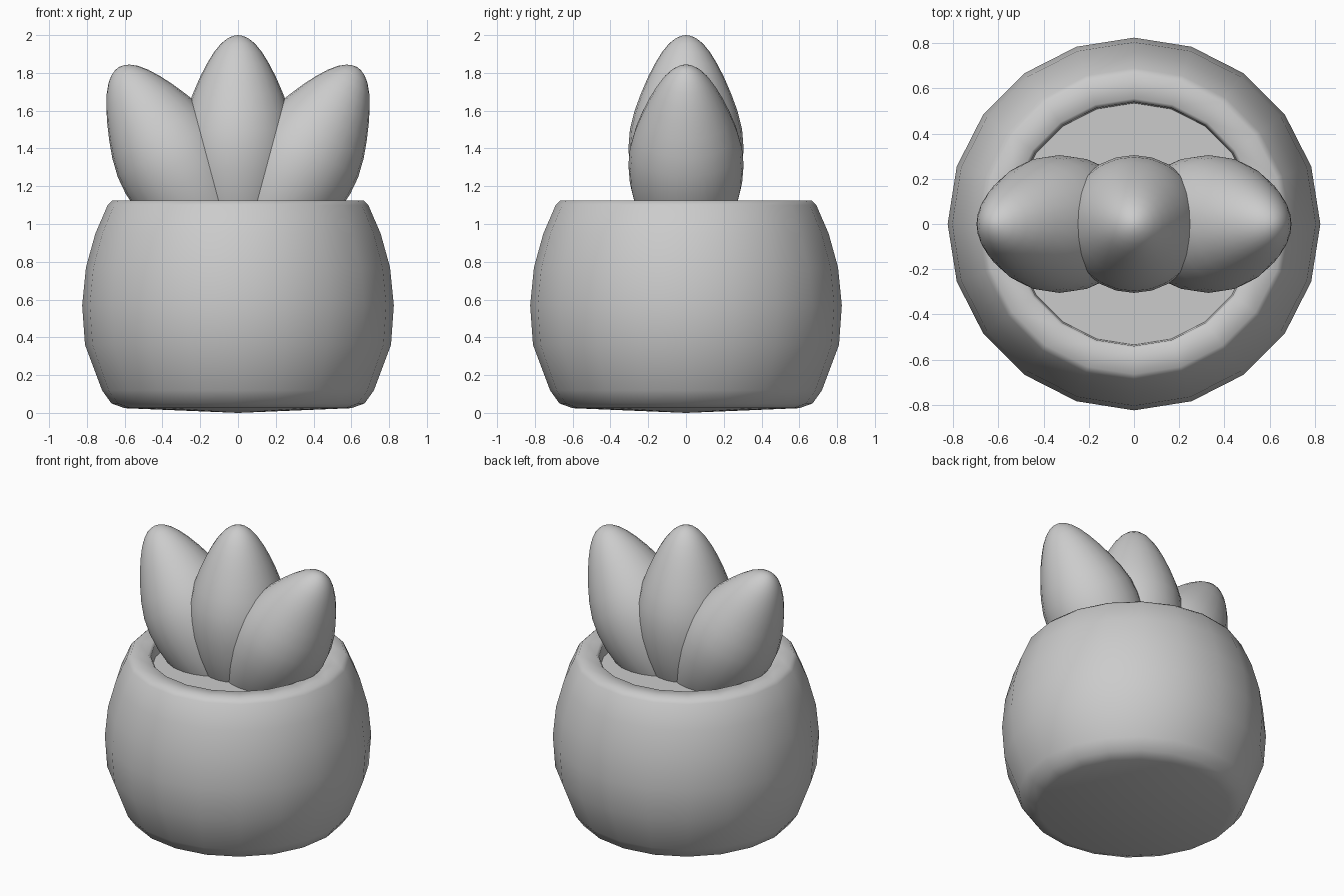
import bpy, bmesh, math
from mathutils import Matrix

cube = bpy.data.objects.get("Cube")
if cube:
    bpy.data.objects.remove(cube, do_unlink=True)

grey = bpy.data.materials.new("plain grey")
grey.use_nodes = True
colour = (0.6, 0.6, 0.6, 1)
grey.diffuse_color = colour
grey.node_tree.nodes["Principled BSDF"].inputs["Base Color"].default_value = colour


def lathe(name, profile, sides, matrix=Matrix(), smooth=55):
    """Turn a profile of (radius, height) points around the z axis."""
    bm = bmesh.new()
    verts = [bm.verts.new((r, 0, z)) for r, z in profile]
    edges = [bm.edges.new(pair) for pair in zip(verts, verts[1:])]
    bmesh.ops.spin(bm, geom=verts + edges, cent=(0, 0, 0), axis=(0, 0, 1),
                   angle=math.tau, steps=sides, use_duplicate=False)
    bmesh.ops.remove_doubles(bm, verts=bm.verts, dist=0.0005)
    bmesh.ops.recalc_face_normals(bm, faces=bm.faces)
    # An open disc must face upwards
    if all(abs(f.normal.z) > 0.99 for f in bm.faces):
        for f in bm.faces:
            if f.normal.z < 0:
                f.normal_flip()
    bm.transform(matrix)
    mesh = bpy.data.meshes.new(name)
    bm.to_mesh(mesh)
    bm.free()
    mesh.materials.append(grey)
    obj = bpy.data.objects.new(name, mesh)
    bpy.context.collection.objects.link(obj)
    bpy.ops.object.select_all(action="DESELECT")
    obj.select_set(True)
    bpy.context.view_layer.objects.active = obj
    bpy.ops.object.shade_smooth_by_angle(angle=math.radians(smooth))
    return obj


# Rounded pot with a thick rim and a hollow top
lathe("pot", [(0, 0), (0.6, 0.025), (0.67, 0.05), (0.72, 0.12), (0.81, 0.36),
              (0.825, 0.57), (0.805, 0.77), (0.755, 0.95), (0.69, 1.1),
              (0.665, 1.125), (0.555, 1.125), (0.54, 1.11), (0.535, 1.03),
              (0.53, 0.95), (0, 0.95)], 20)

# Soil surface inside the rim
lathe("soil", [(0, 1.03), (0.537, 1.03)], 20)

# Three plump leaves fanned out from one point inside the pot
leaf = [(0, 0), (0.08, 0.06), (0.15, 0.15), (0.22, 0.28), (0.27, 0.42),
        (0.297, 0.55), (0.305, 0.66), (0.297, 0.76), (0.272, 0.86),
        (0.239, 0.95), (0.2, 1.04), (0.164, 1.11), (0.127, 1.17),
        (0.09, 1.215), (0.055, 1.243), (0.025, 1.256), (0, 1.26)]
for name, lean in (("right_leaf", -30), ("middle_leaf", 0), ("left_leaf", 30)):
    place = Matrix.Translation((0, 0, 0.74)) @ Matrix.Rotation(math.radians(lean), 4, "Y")
    lathe(name, leaf, 24, place)
